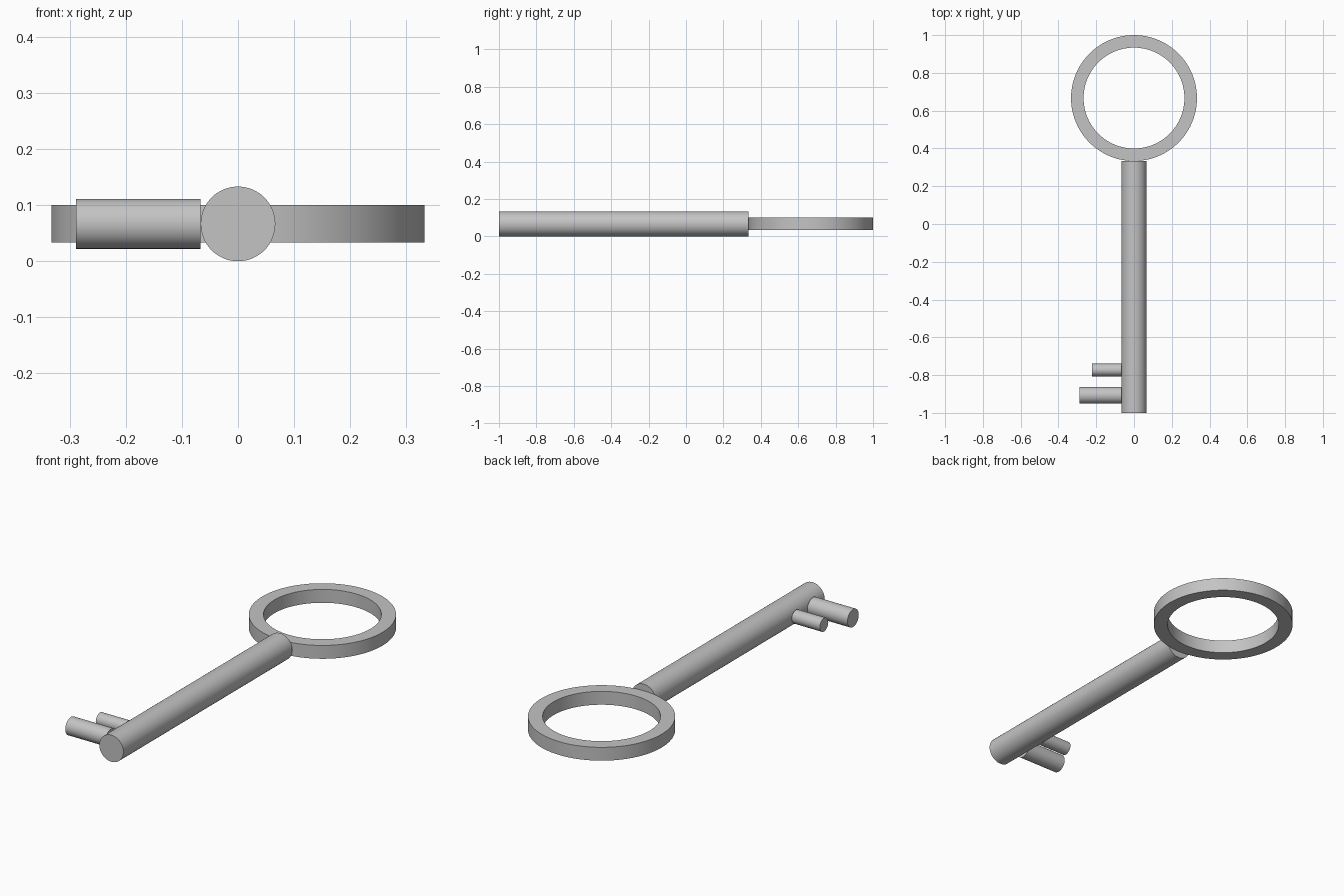
import bpy
import bmesh
from math import cos, sin, tau, pi, radians
from mathutils import Matrix

cube = bpy.data.objects.get("Cube")
if cube:
    bpy.data.objects.remove(cube, do_unlink=True)

# One plain metal colour
grey = bpy.data.materials.new("steel grey")
grey.use_nodes = True
colour = (0.55, 0.55, 0.55, 1)
grey.diffuse_color = colour
grey.node_tree.nodes["Principled BSDF"].inputs["Base Color"].default_value = colour

SHAFT_R = 1 / 15
MID_Z = SHAFT_R


def finish(name, bm):
    """Turn a bmesh into a smooth-shaded object with sharp rims."""
    bmesh.ops.recalc_face_normals(bm, faces=bm.faces)
    mesh = bpy.data.meshes.new(name)
    bm.to_mesh(mesh)
    bm.free()
    mesh.materials.append(grey)
    obj = bpy.data.objects.new(name, mesh)
    bpy.context.collection.objects.link(obj)
    bpy.ops.object.select_all(action="DESELECT")
    obj.select_set(True)
    bpy.context.view_layer.objects.active = obj
    bpy.ops.object.shade_smooth_by_angle(angle=radians(30))
    return obj


def rod(name, radius, length, centre, axis):
    """Capped cylinder lying along the x or y axis."""
    turn = Matrix.Rotation(pi / 2, 4, "Y" if axis == "X" else "X")
    bm = bmesh.new()
    bmesh.ops.create_cone(bm, cap_ends=True, segments=64, radius1=radius,
                          radius2=radius, depth=length,
                          matrix=Matrix.Translation(centre) @ turn)
    return finish(name, bm)


def flat_ring(name, outer, inner, height, centre, segments=96):
    """Rectangular section swept around the vertical axis."""
    cx, cy, cz = centre
    h = height / 2
    section = [(outer, -h), (outer, h), (inner, h), (inner, -h)]
    bm = bmesh.new()
    loops = []
    for i in range(segments):
        a = tau * i / segments
        loops.append([bm.verts.new((cx + r * cos(a), cy + r * sin(a), cz + z))
                      for r, z in section])
    for i, near in enumerate(loops):
        far = loops[(i + 1) % segments]
        for j in range(4):
            k = (j + 1) % 4
            bm.faces.new((near[j], far[j], far[k], near[k]))
    return finish(name, bm)


# Shaft runs from the front tip to the edge of the ring
rod("shaft", SHAFT_R, 4 / 3, (0, -1 / 3, MID_Z), "Y")

# Handle ring
flat_ring("handle_ring", 1 / 3, 0.267, SHAFT_R, (0, 2 / 3, MID_Z))

# Two teeth stick out sideways from the shaft surface
for name, radius, tip, y in (("front_tooth", 0.0444, -0.289, -0.907),
                             ("rear_tooth", 0.0333, -0.222, -0.773)):
    rod(name, radius, -SHAFT_R - tip, ((tip - SHAFT_R) / 2, y, MID_Z), "X")
